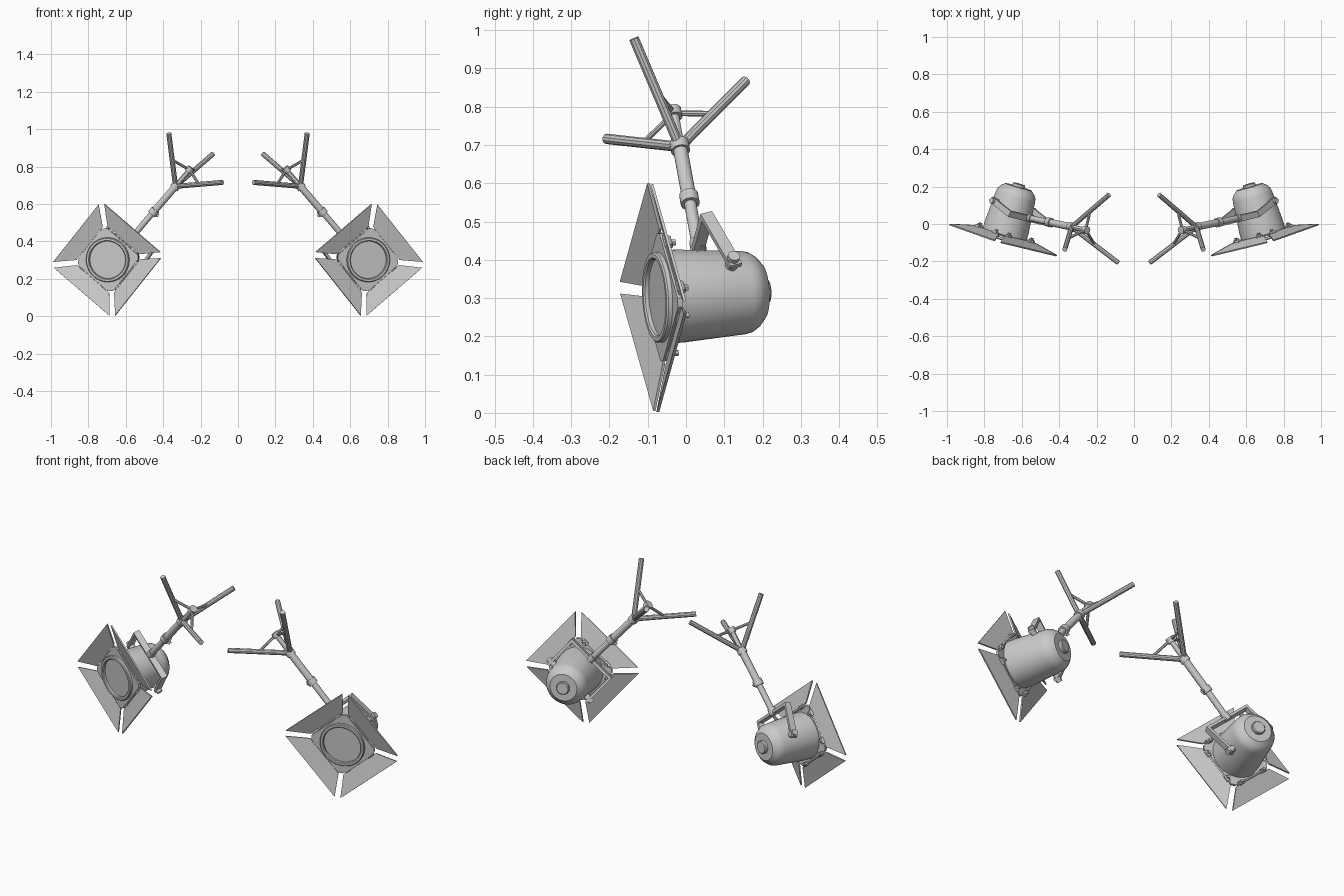
import bpy, bmesh
from math import sin, cos, pi, radians
from mathutils import Vector, Matrix

if "Cube" in bpy.data.objects:
    bpy.data.objects.remove(bpy.data.objects["Cube"])

# lamp frame: X = side, Y = towards the pole, Z = beam direction
yaw, pitch, roll = radians(16), radians(3), radians(40)
centre = Vector((0.697, -0.075, 0.302))
beam = Vector((sin(yaw) * cos(pitch), -cos(yaw) * cos(pitch), -sin(pitch)))
right = Vector((cos(yaw), sin(yaw), 0))
up = beam.cross(right)
side = right * cos(roll) + up * sin(roll)
top = up * cos(roll) - right * sin(roll)
LAMP = Matrix((side, top, beam)).transposed().to_4x4()
LAMP.translation = centre


def finish(name, bm, matrix=Matrix()):
    """Bake into world space and mirror to make the second light."""
    bm.transform(matrix)
    bmesh.ops.recalc_face_normals(bm, faces=bm.faces)
    me = bpy.data.meshes.new(name)
    bm.to_mesh(me)
    bm.free()
    me.shade_smooth()
    me.set_sharp_from_angle(angle=radians(30))
    ob = bpy.data.objects.new(name, me)
    bpy.context.collection.objects.link(ob)
    m = ob.modifiers.new("other_light", 'MIRROR')
    m.use_axis = (True, False, False)
    m.use_mirror_merge = False
    return ob


def lathe(name, profile, closed=False, n=40):
    bm = bmesh.new()
    rings = [[bm.verts.new((r * cos(2 * pi * i / n), r * sin(2 * pi * i / n), z))
              for i in range(n)] for r, z in profile]
    pairs = list(zip(rings, rings[1:]))
    if closed:
        pairs.append((rings[-1], rings[0]))
    else:
        bm.faces.new(rings[0])
        bm.faces.new(rings[-1])
    for a, b in pairs:
        for i in range(n):
            bm.faces.new((a[i], a[(i + 1) % n], b[(i + 1) % n], b[i]))
    return finish(name, bm, LAMP)


def add_rod(bm, a, b, r, n=12):
    a, b = Vector(a), Vector(b)
    d = b - a
    mat = Matrix.Translation((a + b) / 2) @ d.to_track_quat('Z', 'Y').to_matrix().to_4x4()
    bmesh.ops.create_cone(bm, cap_ends=True, segments=n, radius1=r, radius2=r,
                          depth=d.length, matrix=mat)


def rods(name, items, matrix=Matrix()):
    bm = bmesh.new()
    for item in items:
        add_rod(bm, *item)
    return finish(name, bm, matrix)


def prism(name, points, offset, matrix):
    """Solid from a flat outline pushed along offset."""
    bm = bmesh.new()
    f = bm.faces.new([bm.verts.new(p) for p in points])
    ext = bmesh.ops.extrude_face_region(bm, geom=[f], use_keep_orig=True)
    new = [v for v in ext['geom'] if isinstance(v, bmesh.types.BMVert)]
    bmesh.ops.translate(bm, verts=new, vec=offset)
    return finish(name, bm, matrix)


# lamp housing, rear cap, lens and rim
lathe("lamp_housing", [(0.112, -0.018), (0.122, -0.022), (0.122, -0.06), (0.109, -0.232),
                       (0.105, -0.25), (0.093, -0.268), (0.072, -0.285)])
lathe("rear_cap", [(0.034, -0.28), (0.034, -0.298), (0.03, -0.302)], n=24)
lathe("lens", [(0.106, -0.02), (0.106, -0.006)])
lathe("lens_rim", [(0.119, -0.015), (0.119, 0.004), (0.115, 0.008),
                   (0.104, 0.008), (0.1, 0.004), (0.1, -0.015)], closed=True)

# square front plate with clipped corners
h, c = 0.127, 0.11
prism("front_plate", [(h, -c, -0.02), (h, c, -0.02), (c, h, -0.02), (-c, h, -0.02),
                      (-h, c, -0.02), (-h, -c, -0.02), (-c, -h, -0.02), (c, -h, -0.02)],
      (0, 0, 0.013), LAMP)

# four barn doors with hinge barrels and lugs
for k in range(4):
    turn = LAMP @ Matrix.Rotation(k * pi / 2, 4, 'Z')
    prism("barn_door", [(-0.115, 0.134, -0.014), (0.115, 0.134, -0.014),
                        (0.2, 0.222, 0.015), (-0.2, 0.222, 0.015)],
          (0, 0.002, -0.007), turn)
    parts = [((-0.1, 0.13, -0.018), (0.1, 0.13, -0.018), 0.006)]
    for s in (-1, 1):
        parts += [((s * 0.062, 0.13, -0.022), (s * 0.092, 0.13, -0.022), 0.011),
                  ((s * 0.077, 0.128, -0.042), (s * 0.077, 0.128, -0.015), 0.008)]
    rods("door_hinge", parts, turn)

# U-shaped yoke, leaning slightly towards the front
lean = LAMP @ Matrix.Translation((0, 0, -0.18)) @ Matrix.Rotation(radians(13), 4, 'X')
w, t, hi, lo = 0.142, 0.014, 0.165, -0.02
prism("yoke", [(-w, lo, -0.017), (-w, hi, -0.017), (w, hi, -0.017), (w, lo, -0.017),
               (w - t, lo, -0.017), (w - t, hi - t, -0.017),
               (t - w, hi - t, -0.017), (t - w, lo, -0.017)], (0, 0, 0.034), lean)
rods("yoke_pivots", [((s * 0.105, 0, 0), (s * 0.155, 0, 0), 0.016, 16) for s in (-1, 1)], lean)

# pole with socket, collar and clamp screw
joint = lean @ Vector((0, 0.15, 0))
hub = Vector((0.334, -0.016, 0.695))
axis = (hub - joint).normalized()
mid = joint.lerp(hub, 0.5)
rods("pole", [(joint, mid, 0.016, 16), (mid, hub + axis * 0.01, 0.019, 16),
              (joint, joint + axis * 0.035, 0.021, 16)])
screw = axis.cross(Vector((0, 1, 0))).normalized()
rods("pole_collar", [(mid - axis * 0.016, mid + axis * 0.016, 0.025, 16),
                     (mid, mid + screw * 0.034, 0.009)])

# tripod: hub, inner stem, legs and braces
stem_end = hub + axis * 0.125
rods("tripod_hub", [(hub - axis * 0.014, hub + axis * 0.016, 0.025, 16),
                    (stem_end - axis * 0.022, stem_end + axis * 0.006, 0.021, 16)])
rods("tripod_stem", [(hub, stem_end, 0.013)])
feet = [Vector(p) for p in ((0.083, -0.208, 0.716), (0.37, -0.136, 0.978), (0.134, 0.156, 0.868))]
rods("tripod_legs", [(hub, f, 0.0135, 10) for f in feet])
rods("tripod_braces", [(stem_end - axis * 0.008, hub.lerp(f, 0.5), 0.0075, 8) for f in feet])
